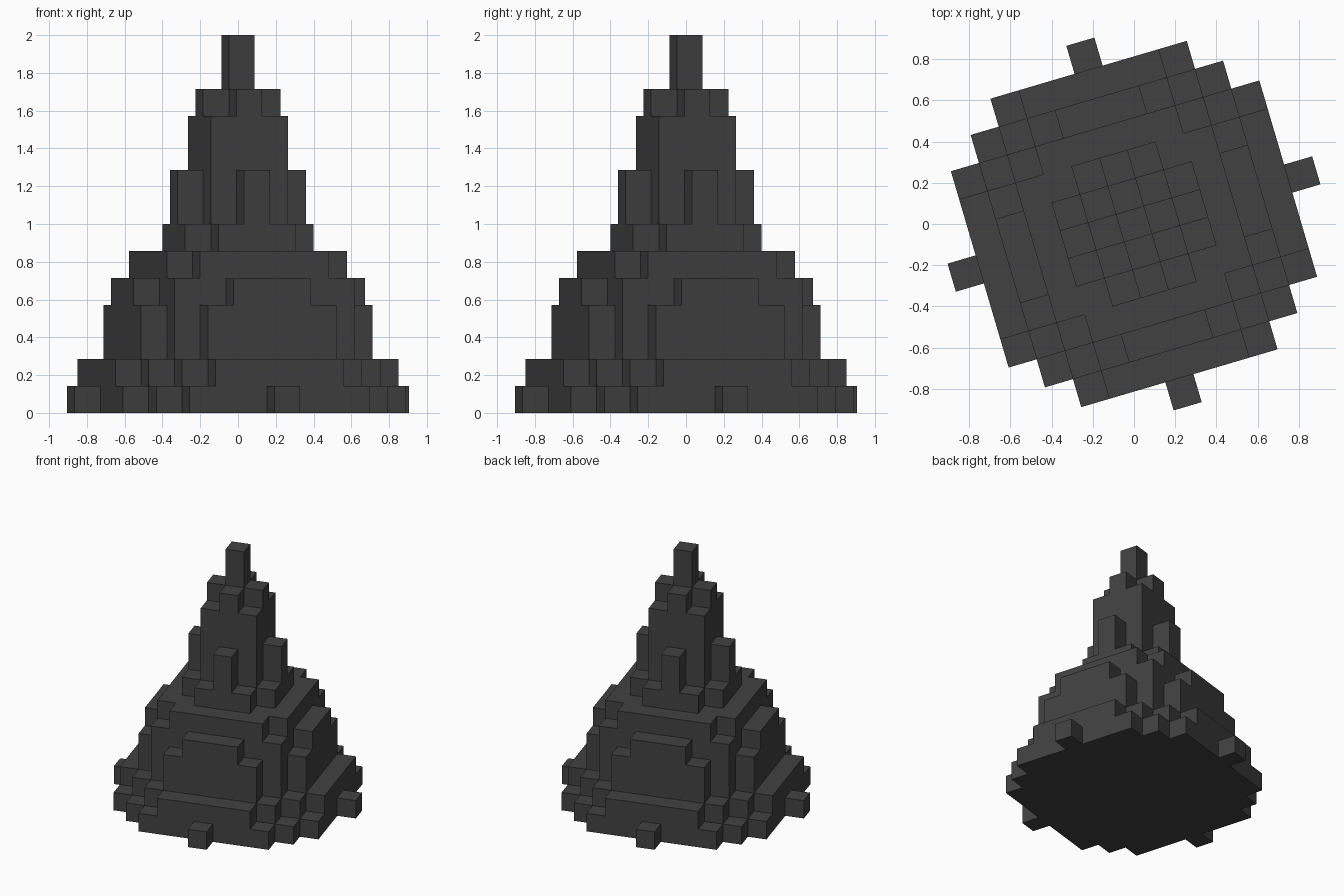
import bpy, bmesh, math

if "Cube" in bpy.data.objects:
    bpy.data.objects.remove(bpy.data.objects["Cube"], do_unlink=True)

CELL = 0.142             # plan size of one block
STEP = 2 / 14            # height of one block layer
TURN = math.radians(16.4)

# One dark grey stone for the whole tower
stone = bpy.data.materials.new("dark_grey_stone")
stone.use_nodes = True
grey = (0.053, 0.053, 0.053, 1)
stone.diffuse_color = grey
bsdf = next(n for n in stone.node_tree.nodes if n.type == 'BSDF_PRINCIPLED')
bsdf.inputs["Base Color"].default_value = grey
bsdf.inputs["Roughness"].default_value = 0.9


def clipped_square(reach, diagonal):
    """Cells of a square with stepped corners."""
    span = range(-reach, reach + 1)
    return {(i, j) for i in span for j in span if abs(i) + abs(j) <= diagonal}


def with_tabs(cells, distance, half_width):
    """Add a row of cells on each of the four sides."""
    out = set(cells)
    for k in range(-half_width, half_width + 1):
        out |= {(distance, k), (-distance, k), (k, distance), (k, -distance)}
    return out


# Tiers from the ground up: name, cells, layers high
tiers = [
    ("ground_tier", with_tabs(clipped_square(5, 8), 6, 0), 1),
    ("plinth_tier", clipped_square(5, 7), 1),
    ("lower_wall", clipped_square(4, 6), 2),
    ("lower_wall_cap", with_tabs(clipped_square(3, 6), 4, 1), 1),
    ("shoulder_tier", clipped_square(3, 5), 1),
    ("tower_base", clipped_square(2, 3), 1),
    ("tower_buttresses", with_tabs(clipped_square(1, 2), 2, 0), 2),
    ("tower_shaft", clipped_square(1, 2), 2),
    ("tower_crown", clipped_square(1, 1), 1),
    ("spire", clipped_square(0, 0), 2),
]


def build_tier(name, cells, above, low, high, grounded):
    """Outer faces of one tier, leaving out those covered by its neighbours."""
    bm = bmesh.new()

    def quad(*points):
        bm.faces.new([bm.verts.new((x * CELL, y * CELL, z * STEP)) for x, y, z in points])

    for i, j in sorted(cells):
        ring = [(i - .5, j - .5), (i + .5, j - .5), (i + .5, j + .5), (i - .5, j + .5)]
        if (i, j) not in above:
            quad(*[(x, y, high) for x, y in ring])
        if grounded:
            quad(*[(x, y, low) for x, y in reversed(ring)])
        for k, (di, dj) in enumerate([(0, -1), (1, 0), (0, 1), (-1, 0)]):
            if (i + di, j + dj) not in cells:
                a, b = ring[k], ring[(k + 1) % 4]
                quad((*a, low), (*b, low), (*b, high), (*a, high))

    # Merge flat neighbours into large faces
    bmesh.ops.remove_doubles(bm, verts=bm.verts, dist=0.001)
    bmesh.ops.dissolve_limit(bm, angle_limit=0.01, verts=bm.verts, edges=bm.edges)
    mesh = bpy.data.meshes.new(name)
    bm.to_mesh(mesh)
    bm.free()
    mesh.materials.append(stone)
    obj = bpy.data.objects.new(name, mesh)
    obj.rotation_euler.z = TURN
    bpy.context.collection.objects.link(obj)


# Stack the tiers
level = 0
for n, (name, cells, layers) in enumerate(tiers):
    above = tiers[n + 1][1] if n + 1 < len(tiers) else set()
    build_tier(name, cells, above, level, level + layers, n == 0)
    level += layers
